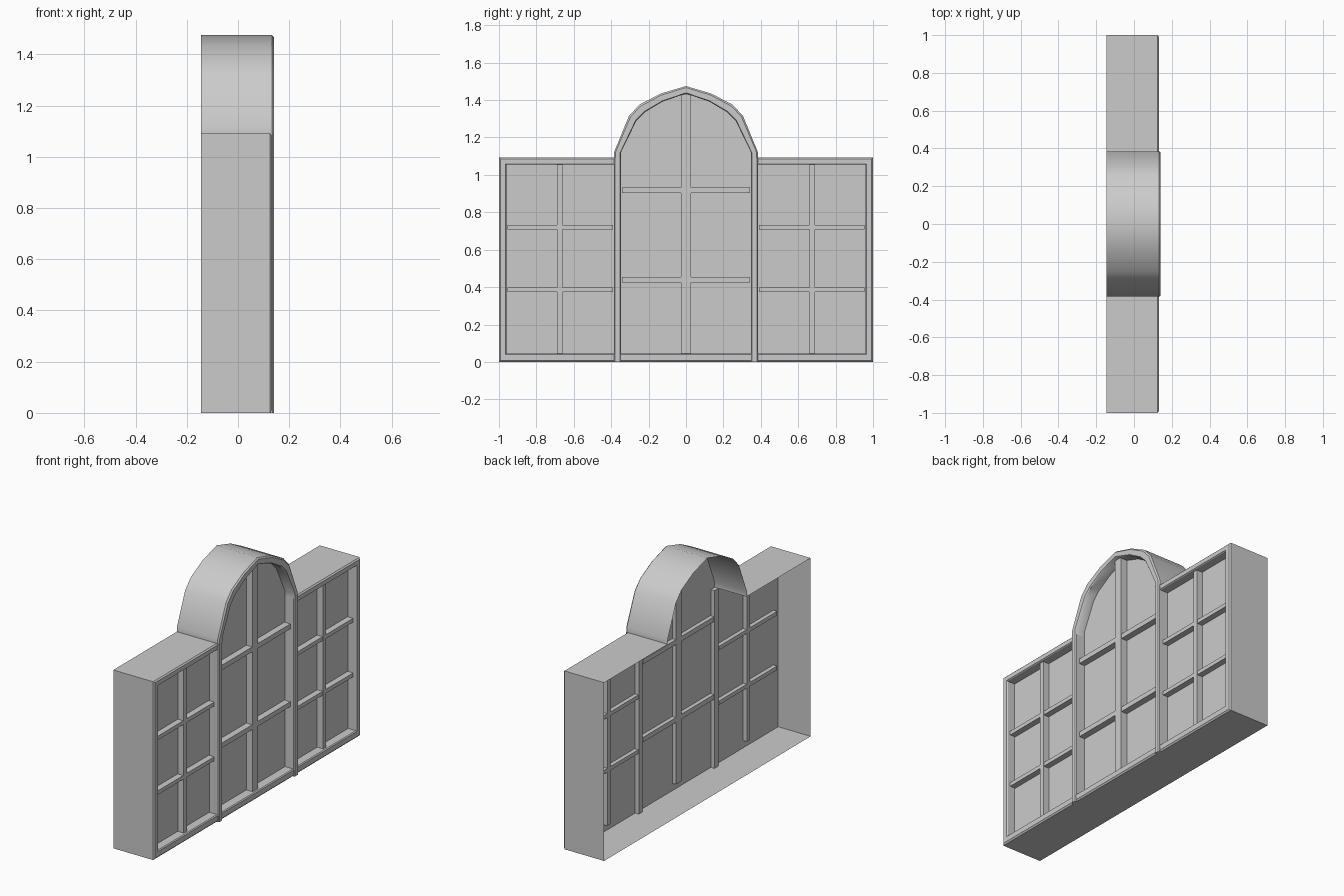
import bpy, bmesh
from math import radians

if "Cube" in bpy.data.objects:
    bpy.data.objects.remove(bpy.data.objects["Cube"])

BACK, GLASS = -0.145, 0.075


def finish(name, bm, smooth=False):
    bmesh.ops.recalc_face_normals(bm, faces=bm.faces)
    me = bpy.data.meshes.new(name)
    bm.to_mesh(me)
    bm.free()
    ob = bpy.data.objects.new(name, me)
    bpy.context.collection.objects.link(ob)
    if smooth:
        bpy.ops.object.select_all(action='DESELECT')
        ob.select_set(True)
        bpy.context.view_layer.objects.active = ob
        bpy.ops.object.shade_smooth_by_angle(angle=radians(35))
    return ob


def frame(name, outer, inner, front, smooth=False):
    """Deep outer wall, small chamfer, front face and inner reveal along a (y, z) path."""
    bm = bmesh.new()
    sections = [(BACK, 0), (front - 0.008, 0), (front, 0.2), (front, 0.9),
                (front - 0.006, 1), (GLASS, 1)]
    rows = []
    for x, t in sections:
        rows.append([bm.verts.new((x, a[0] + (b[0] - a[0]) * t, a[1] + (b[1] - a[1]) * t))
                     for a, b in zip(outer, inner)])
    for r, s in zip(rows, rows[1:]):
        for i in range(len(r) - 1):
            bm.faces.new((r[i], r[i + 1], s[i + 1], s[i]))
    return finish(name, bm, smooth)


def bar(name, x0, x1, y0, y1, z0, z1, bevel=0.0):
    bm = bmesh.new()
    bmesh.ops.create_cube(bm, size=1)
    for v in bm.verts:
        v.co = ((x0 + x1) / 2 + v.co.x * (x1 - x0),
                (y0 + y1) / 2 + v.co.y * (y1 - y0),
                (z0 + z1) / 2 + v.co.z * (z1 - z0))
    if bevel:
        edges = [e for e in bm.edges if all(v.co.x > x1 - 1e-4 for v in e.verts)
                 and abs(e.verts[0].co.z - e.verts[1].co.z) > 0.1]
        bmesh.ops.bevel(bm, geom=edges, offset=bevel, segments=1, affect='EDGES')
    return finish(name, bm)


def pane(name, pts):
    bm = bmesh.new()
    bm.faces.new([bm.verts.new((GLASS, y, z)) for y, z in pts])
    return finish(name, bm)


def mirrored(half):
    return [(-y, z) for y, z in half] + [(y, z) for y, z in half[-2::-1]]


# Central arch
outer = mirrored([(0.385, 1.09), (0.385, 1.12), (0.305, 1.315), (0.25, 1.375), (0.135, 1.435), (0, 1.475)])
inner = mirrored([(0.348, 1.09), (0.348, 1.12), (0.265, 1.29), (0.22, 1.335), (0.125, 1.392), (0, 1.435)])
frame("arch_frame", outer, inner, 0.14, True)
pane("centre_glass", [(-0.385, 0)] + outer + [(0.385, 0)])
frame("centre_sill", [(-0.385, 0), (0.385, 0)], [(-0.385, 0.045), (0.385, 0.045)], 0.135)

# Central glazing bars
bar("centre_upright_bar", 0.05, 0.118, -0.026, 0.026, 0.045, 1.43)
for z in (0.44, 0.917):
    bar("centre_cross_bar", 0.05, 0.115, -0.343, 0.343, z - 0.015, z + 0.015)

# Side windows, posts and their bars
for s, side in ((-1, "left"), (1, "right")):
    frame(side + "_frame",
          [(s * 0.385, 0), (s, 0), (s, 1.093), (s * 0.385, 1.093)],
          [(s * 0.385, 0.045), (s * 0.96, 0.045), (s * 0.96, 1.055), (s * 0.385, 1.055)], 0.132)
    pane(side + "_glass", [(s * 0.385, 0), (s, 0), (s, 1.093), (s * 0.385, 1.093)])
    y0, y1 = sorted((s * 0.348, s * 0.385))
    bar(side + "_post", 0.05, 0.14, y0, y1, 0, 1.09, 0.006)
    bar(side + "_upright_bar", 0.05, 0.115, s * 0.675 - 0.015, s * 0.675 + 0.015, 0.045, 1.055)
    y0, y1 = sorted((s * 0.39, s * 0.955))
    for z in (0.385, 0.72):
        bar(side + "_cross_bar", 0.05, 0.112, y0, y1, z - 0.012, z + 0.012)
